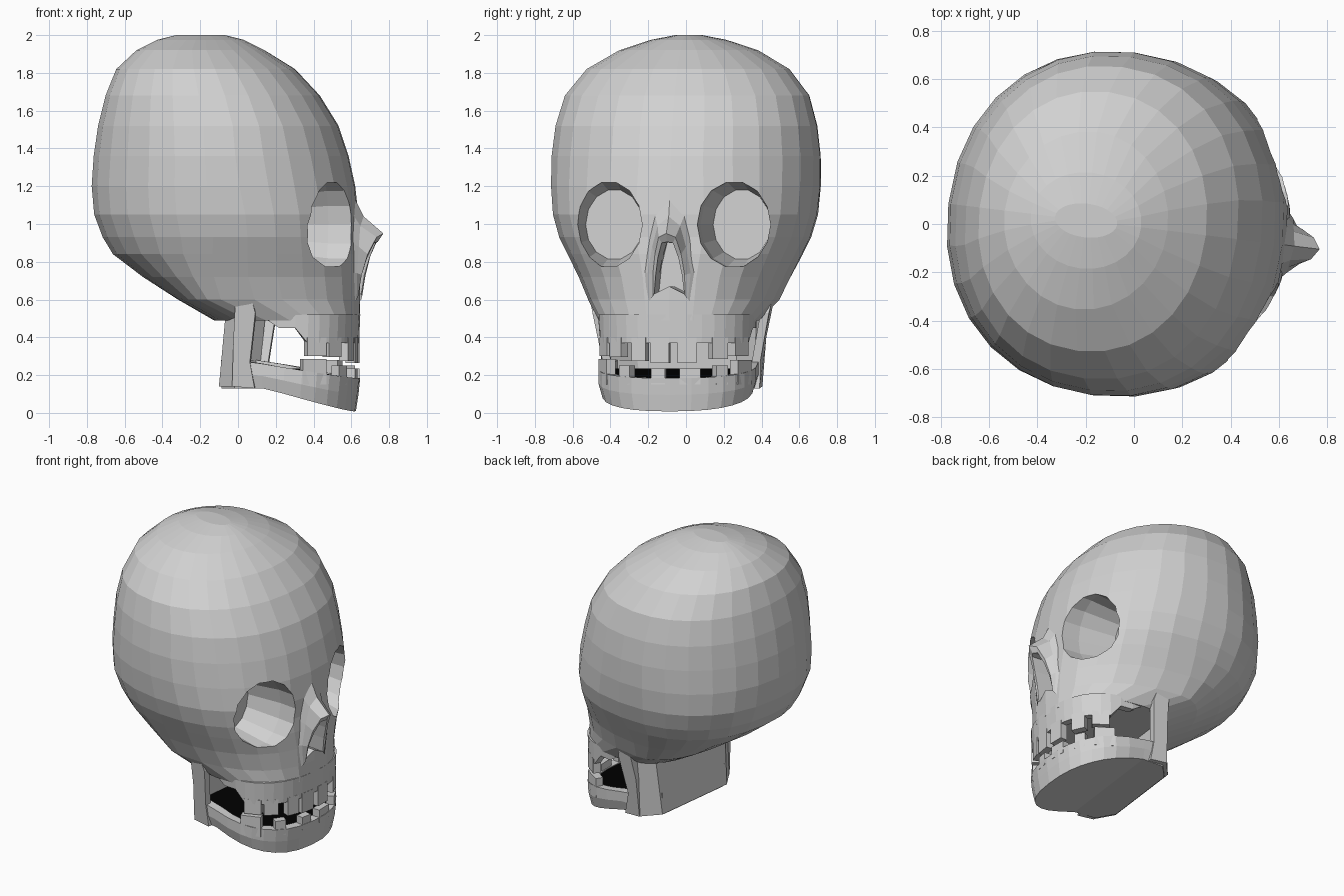
import bpy, bmesh, math
from mathutils import Matrix, Vector

if "Cube" in bpy.data.objects:
    bpy.data.objects.remove(bpy.data.objects["Cube"])

# the head is turned slightly
PLACE = Matrix.Translation((0, -.01, 0)) @ Matrix.Rotation(math.radians(-7), 4, 'Z')


def material(name, v):
    m = bpy.data.materials.new(name)
    m.diffuse_color = (v, v, v, 1)
    m.use_nodes = True
    m.node_tree.nodes["Principled BSDF"].inputs["Base Color"].default_value = m.diffuse_color
    return m


BONE = material("bone_grey", 0.64)
DARK = material("mouth_black", 0.0)


def finish(bm, name):
    bmesh.ops.recalc_face_normals(bm, faces=bm.faces)
    bm.transform(PLACE)
    me = bpy.data.meshes.new(name)
    bm.to_mesh(me)
    bm.free()
    me.materials.append(BONE)
    me.materials.append(DARK)
    ob = bpy.data.objects.new(name, me)
    bpy.context.collection.objects.link(ob)
    return ob


def loft(name, rings, closed=True, caps=True):
    """Skin a list of point rings."""
    bm = bmesh.new()
    vs = [[bm.verts.new(p) for p in r] for r in rings]
    n = len(rings[0])
    for a, b in zip(vs, vs[1:]):
        for i in range(n if closed else n - 1):
            j = (i + 1) % n
            bm.faces.new((a[i], a[j], b[j], b[i]))
    if caps:
        bm.faces.new(vs[0])
        bm.faces.new(vs[-1])
    return finish(bm, name)


def oval(t, xb, xf, w, e, cx=None):
    """Point on a squarish horizontal oval, widest at cx, t = 0 at the face."""
    cx = (xb + xf) / 2 if cx is None else cx
    c, s = math.cos(t), math.sin(t)
    x = cx + (xf - cx if c > 0 else cx - xb) * math.copysign(abs(c) ** (2 / e), c)
    return x, w * math.copysign(abs(s) ** (2 / e), s)


def cut(target, cutter):
    bpy.context.view_layer.objects.active = target
    m = target.modifiers.new("cut", 'BOOLEAN')
    m.operation, m.solver, m.object = 'DIFFERENCE', 'EXACT', cutter
    bpy.ops.object.modifier_apply(modifier="cut")
    bpy.data.objects.remove(cutter)


# cranium and face: z, back x, front x, half width, squareness, widest x
levels = [(2.0, -.33, -.07, .07, 2, -.2), (1.975, -.43, .03, .2, 2, -.2), (1.92, -.54, .14, .37, 2, -.2),
          (1.82, -.645, .3, .54, 2.1, -.17), (1.68, -.70, .43, .65, 2.15, -.13),
          (1.52, -.74, .53, .695, 2.15, -.1), (1.36, -.765, .585, .715, 2.1, -.09),
          (1.2, -.775, .62, .715, 2.15, -.08), (1.05, -.76, .635, .70, 2.25, -.06),
          (.93, -.715, .635, .665, 2.25, -.05), (.84, -.66, .645, .62, 2.25, -.06),
          (.72, -.5, .65, .56, 2.2, -.06), (.6, -.31, .65, .505, 2.25, -.03),
          (.49, -.12, .645, .425, 2.4, .2)]
N = 28
skull = loft("skull", [[(*oval(2 * math.pi * i / N, *args), z) for i in range(N)]
                       for z, *args in levels])

# eye sockets
for side in (-1, 1):
    rings = []
    for x, k, y in ((.9, 1.02, .335), (.5, 1, .335), (.26, .82, .34)):
        ring = []
        for i in range(14):
            a = 2 * math.pi * i / 14
            ring.append((x, side * y + .187 * k * math.cos(a), .997 + .228 * k * math.sin(a)))
        rings.append(ring)
    cut(skull, loft("socket_cutter", rings))

# nose opening
hole = [(-.035, .9), (.035, .9), (.065, .78), (.08, .63), (0, .67), (-.08, .63), (-.065, .78)]
cut(skull, loft("nose_cutter", [[(x, y, z) for y, z in hole] for x in (.45, .9)]))

# nose bone: open hood from the face out to the rim and back inside
half = [[(.61, 0, 1.16), (.605, .09, 1.08), (.59, .14, .92), (.59, .18, .74), (.615, .14, .57)],
        [(.67, 0, 1.04), (.66, .06, .99), (.655, .09, .88), (.65, .115, .74), (.645, .1, .6)],
        [(.775, 0, .95), (.745, .045, .93), (.70, .07, .84), (.67, .085, .73), (.652, .085, .62)],
        [(.745, 0, .905), (.73, .03, .9), (.695, .055, .82), (.665, .07, .73), (.648, .08, .63)],
        [(.5, 0, .905), (.5, .03, .9), (.5, .055, .82), (.5, .07, .73), (.5, .08, .63)]]
loft("nose_bone", [[(x, -y, z) for x, y, z in reversed(r[1:])] + r for r in half],
     closed=False, caps=False)

# upper gum: curved band under the face
arc = [math.radians(-100 + 200 * i / 20) for i in range(21)]


def arch(t, inset=0.0):
    return oval(t, -.1 + inset, .645 - inset, .42 - inset, 2.4)


def gum_z(x):
    return .505 if x < .25 else .45 if x < .36 else .37


rings = []
for t in arc:
    (x, y), (u, v) = arch(t), arch(t, .05)
    z = gum_z(x)
    rings.append([(x, y, .52), (x * .99, y * .99, z), (u, v, z), (u, v, .52)])
loft("upper_gum", rings)


def tooth(name, deg, z0, z1, width, inset):
    """Block tooth set square to the arch."""
    t = math.radians(deg)
    p = Vector(arch(t, inset))
    q = Vector(arch(t + .02, inset)) - Vector(arch(t - .02, inset))
    bm = bmesh.new()
    bmesh.ops.create_cube(bm, size=1)
    bm.transform(Matrix.Translation((p.x, p.y, (z0 + z1) / 2))
                 @ Matrix.Rotation(math.atan2(q.y, q.x), 4, 'Z')
                 @ Matrix.Diagonal((width, .05, z1 - z0, 1)))
    finish(bm, name)


for deg, z0, w in ((-62, .30, .11), (-43, .295, .09), (-20, .275, .08), (-5, .265, .1),
                   (10, .265, .1), (36, .285, .09), (60, .30, .11)):
    tooth("upper_tooth", deg, z0, .40, w, .03)
for deg, z1, w in ((-64, .285, .13), (-6, .235, .075), (12, .235, .11), (-33, .25, .07),
                   (38, .25, .07), (64, .28, .13)):
    tooth("lower_tooth", deg, .15, z1, w, .03)


# lower jaw: U-shaped wall with closed underside and a dark mouth floor
def rim_z(x):
    return .28 - .165 * max(x - .06, 0)


def chin_z(x):
    return .13 if x < .2 else .13 - .118 * (x - .2) / .43


path = [(-.055, -.29), (.03, -.405)] + [arch(math.radians(-100 + 200 * i / 16)) for i in range(17)] \
    + [(.03, .405), (-.055, .29)]
bm = bmesh.new()
rows = []
for x, y in path:
    k = max(0, 1 - .06 / math.hypot(x - .2, y))
    u, v = .2 + (x - .2) * k, y * k
    top, low = rim_z(x), chin_z(x)
    pts = [(x * .965, y * .95, low), (x * .985, y, low * .5 + top * .5), (x, y, top),
           (u, v, top), (u, v, min(top - .006, .235))]
    rows.append([bm.verts.new(p) for p in pts])
for a, b in zip(rows, rows[1:]):
    for i in range(4):
        bm.faces.new((a[i], b[i], b[i + 1], a[i + 1]))
n = len(rows)
for i in range(n // 2):
    a, b, c, d = rows[i], rows[i + 1], rows[n - 2 - i], rows[n - 1 - i]
    for k in (0, 4):                                  # underside, then mouth floor
        f = [a[k], b[k], c[k], d[k]] if b is not c else [a[k], b[k], d[k]]
        bm.faces.new(f).material_index = 1 if k == 4 else 0
finish(bm, "lower_jaw")

# upright jaw branches beside the mouth opening, leaning outward
side_profile = [(.02, .14), (.03, .4), (.05, .65), (.13, .61), (.15, .53), (.115, .27), (.14, .13)]
for s in (-1, 1):
    loft("jaw_branch", [[(x, s * (y + .22 * max(0, z - .3)), z) for x, z in side_profile]
                        for y in (.375, .42)])

# back wall joining the branches, with angled corners
loft("jaw_back", [[(x - .01, y, .14), (x + .03, y * 1.08, .54), (x + .07, y * .97, .54), (x + .03, y * .9, .14)]
                  for x, y in ((.03, -.415), (-.055, -.3), (-.055, .3), (.03, .415))])
